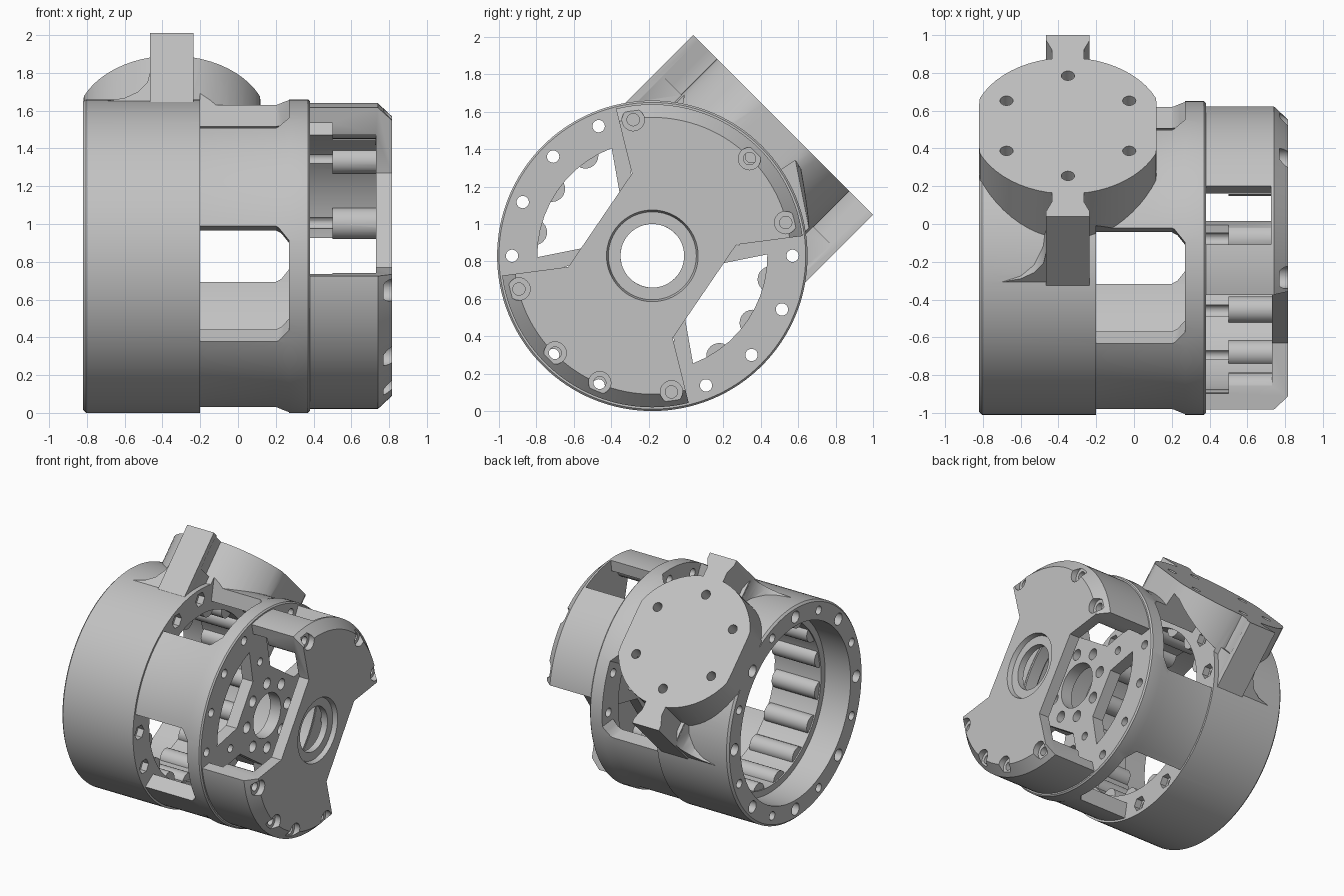
import bpy, bmesh
from math import sin, cos, radians, pi
from mathutils import Matrix, Vector

if "Cube" in bpy.data.objects:
    bpy.data.objects.remove(bpy.data.objects["Cube"])

grey = bpy.data.materials.new("plain grey")
grey.use_nodes = True
grey.diffuse_color = (0.54, 0.54, 0.54, 1)
grey.node_tree.nodes["Principled BSDF"].inputs["Base Color"].default_value = grey.diffuse_color

# Frames: columns are local u, v and extrusion w
CENTRE = Vector((0, -0.18, 0.83))


def frame(u, v, w, origin):
    m = Matrix((u, v, w)).transposed().to_4x4()
    m.translation = origin
    return m


S = 0.5 ** 0.5
AXIAL = frame((0, 1, 0), (0, 0, 1), (1, 0, 0), CENTRE)
MOUNT = frame((1, 0, 0), (0, S, -S), (0, S, S), CENTRE + Vector((-0.35, 0, 0)))


def polar(r, deg):
    return (r * cos(radians(deg)), r * sin(radians(deg)))


def circle(r, centre=(0, 0), n=24):
    return [(centre[0] + r * cos(2 * pi * i / n), centre[1] + r * sin(2 * pi * i / n)) for i in range(n)]


def finish(name, bm):
    bmesh.ops.recalc_face_normals(bm, faces=bm.faces)
    mesh = bpy.data.meshes.new(name)
    bm.to_mesh(mesh)
    bm.free()
    mesh.materials.append(grey)
    ob = bpy.data.objects.new(name, mesh)
    bpy.context.collection.objects.link(ob)
    return ob


def prisms(name, outlines, a, b, m=AXIAL):
    """Extrude each outline from a to b along the frame's third axis."""
    bm = bmesh.new()
    for pts in outlines:
        low = [bm.verts.new(m @ Vector((u, v, a))) for u, v in pts]
        high = [bm.verts.new(m @ Vector((u, v, b))) for u, v in pts]
        bm.faces.new(low)
        bm.faces.new(high)
        for i in range(len(pts)):
            j = (i + 1) % len(pts)
            bm.faces.new((low[i], low[j], high[j], high[i]))
    return finish(name, bm)


def lathe(name, profile, n=128):
    """Turn a closed (x, radius) profile around the body axis."""
    bm = bmesh.new()
    rings = [[bm.verts.new(AXIAL @ Vector((*polar(r, 360 * i / n), x))) for x, r in profile]
             for i in range(n)]
    for i in range(n):
        p, q = rings[i], rings[(i + 1) % n]
        for k in range(len(profile)):
            l = (k + 1) % len(profile)
            bm.faces.new((p[k], p[l], q[l], q[k]))
    return finish(name, bm)


def boolean(target, tool, operation="DIFFERENCE"):
    mod = target.modifiers.new("bool", "BOOLEAN")
    mod.object, mod.operation, mod.solver = tool, operation, "EXACT"
    dg = bpy.context.evaluated_depsgraph_get()
    mesh = bpy.data.meshes.new_from_object(target.evaluated_get(dg))
    target.modifiers.clear()
    target.data = mesh
    bpy.data.objects.remove(tool)


def smooth(ob):
    bpy.ops.object.select_all(action="DESELECT")
    ob.select_set(True)
    bpy.context.view_layer.objects.active = ob
    bpy.ops.object.shade_smooth_by_angle(angle=radians(28))


# Housing tube with its waist, bore and end ring
housing = lathe("housing", [
    (-0.82, 0.815), (-0.805, 0.83), (-0.2, 0.83), (-0.2, 0.815), (0.2, 0.815), (0.27, 0.83),
    (0.37, 0.83), (0.38, 0.82), (0.38, 0.63), (0.27, 0.63), (0.27, 0.7), (-0.2, 0.7),
    (-0.2, 0.63), (-0.6, 0.63), (-0.6, 0.68), (-0.82, 0.68)])

# Mounting pad: round with two flats and an upright tab at each end
half = [(0.115, 0.68), (0.115, 0.64), (0.085, 0.57), (0.085, 0.5)]
arc = [(max(-0.47, min(0.47, u)), v) for u, v in (polar(0.51, a) for a in range(78, -79, -6))]
right = half + arc + [(u, -v) for u, v in reversed(half)]
left = half + [(-u, v) for u, v in arc] + [(u, -v) for u, v in reversed(half)]
outline = right + [(-0.115, -0.68), (-0.115, -0.64), (-0.085, -0.57), (-0.085, -0.5)]
outline += [(-u, v) for u, v in reversed(arc)] + [(-u, v) for u, v in reversed(half)]
pad = prisms("mounting_pad", [outline], 0.3, 0.99, MOUNT)
# Straight tab stems below the necked top
for side in (1, -1):
    stem = prisms("stem", [[(-0.114, side * 0.4), (0.114, side * 0.4), (0.114, side * 0.679),
                            (-0.114, side * 0.679)]], 0.35, 0.72, MOUNT)
    boolean(pad, stem, "UNION")
    # Curved foot on the outer side of the tab
    foot_frame = frame((1, 0, 0), (0, S, S), (0, side * S, -side * S), MOUNT.translation)
    foot = prisms("foot", [[(-0.1, 0.72), (-0.115, 0.71), (-0.13, 0.63), (-0.18, 0.56), (-0.25, 0.515),
                            (-0.35, 0.49), (-0.35, 0.4), (-0.1, 0.4)]], 0.42, 0.67, foot_frame)
    boolean(pad, foot, "UNION")
core = prisms("core", [circle(0.76, n=128)], -1, 1)
boolean(pad, core)
pad_holes = prisms("pad_holes", [circle(0.035, polar(0.375, 30 + 60 * k)) for k in range(6)],
                   0.85, 1.1, MOUNT)
boolean(pad, pad_holes)
boolean(housing, pad, "UNION")

# Four windows with clipped corners
bm = bmesh.new()
for k in range(4):
    verts = [bm.verts.new(AXIAL @ Vector((*polar(r, 11.25 + 90 * k + a), x)))
             for r in (0.4, 0.92) for s in (1, -1)
             for x, a in ((-0.2, 22.5 * s), (0.2, 22.5 * s), (0.27, 17 * s))]
    bmesh.ops.convex_hull(bm, input=verts)
boolean(housing, finish("windows", bm))

# Bolt circle, wider alternate mouths and hexagonal nut pockets
boolean(housing, prisms("bolt_holes", [circle(0.033, polar(0.75, 22.5 * k)) for k in range(16)], -1, 0.5))
boolean(housing, prisms("mouths", [circle(0.046, polar(0.75, 45 * k)) for k in range(8)], -1, -0.72))
boolean(housing, prisms("nut_pockets", [circle(0.056, polar(0.75, 90 * k + a), 6)
                                        for k in range(4) for a in (0, 22.5)], -0.25, -0.19))
smooth(housing)

# Rollers around the bore
rollers = prisms("rollers", [circle(0.07, polar(0.645, 11.25 + 22.5 * k)) for k in range(16)], -0.59, -0.22)
smooth(rollers)

# Spoked hub plate
hub = prisms("hub_plate", [circle(0.64, n=96)], 0.285, 0.377)
openings = []
for k in range(4):
    turn = 145.7 + 90 * k
    openings.append([polar(0.375, turn - 28), polar(0.375, turn + 28)]
                    + [polar(0.615, turn + a) for a in range(35, -36, -7)])
boolean(hub, prisms("openings", openings, 0.2, 0.5))
hub_holes = [circle(0.17, n=48)]
hub_holes += [circle(0.042, polar(0.25, 45 * k)) for k in range(8)]
hub_holes += [circle(0.03, polar(0.46, 100.7 + 90 * k)) for k in range(4)]
boolean(hub, prisms("hub_holes", hub_holes, 0.2, 0.5))
smooth(hub)

# End cap: chamfered cup with screw bosses, cut to two opposite sectors
cap = lathe("end_cap", [
    (0.372, 0.81), (0.74, 0.81), (0.815, 0.74), (0.815, 0.245), (0.78, 0.235), (0.78, 0.17),
    (0.73, 0.17), (0.73, 0.725), (0.372, 0.725)])
screws = [polar(0.735, a + 180 * k) for k in (0, 1) for a in (14, 45, 67.5, 98)]
boolean(cap, prisms("bosses", [circle(0.07 if i % 4 in (1, 2) else 0.085, (0.97 * u, 0.97 * v))
                               for i, (u, v) in enumerate(screws)], 0.5, 0.75), "UNION")
gaps = [[polar(0.453, t - 41.8), polar(1.3, t - 41.8), polar(1.3, t), polar(1.3, t + 41.8),
         polar(0.453, t + 41.8)] for t in (145.7, 325.7)]
boolean(cap, prisms("gaps", gaps, 0.3, 0.9))
boolean(cap, prisms("slot", [[polar(0.55, 62), polar(0.95, 62), polar(0.95, 85), polar(0.55, 85)]], 0.3, 0.725))
seats = [s for i, s in enumerate(screws) if i != 2]
boolean(cap, prisms("screw_seats", [circle(0.06, s) for s in seats], 0.77, 0.9))
boolean(cap, prisms("screw_holes", [circle(0.033, s) for s in seats], 0.3, 0.9))
smooth(cap)
